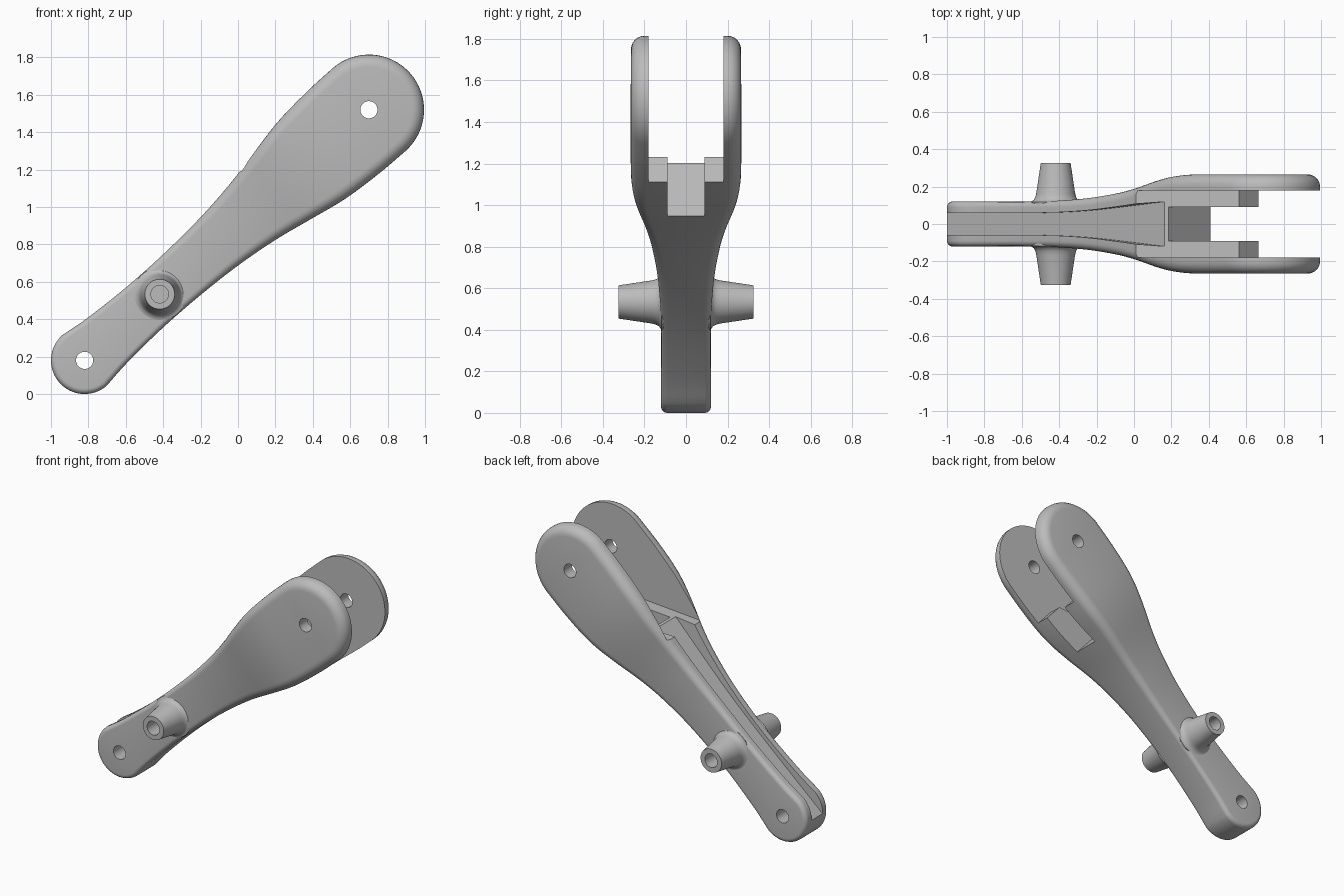
import bpy, bmesh, math
from mathutils import Matrix, Vector

if "Cube" in bpy.data.objects:
    bpy.data.objects.remove(bpy.data.objects["Cube"])

grey = bpy.data.materials.new("plain grey")
grey.use_nodes = True
grey.diffuse_color = (0.5, 0.5, 0.5, 1)
grey.node_tree.nodes["Principled BSDF"].inputs["Base Color"].default_value = (0.5, 0.5, 0.5, 1)

# Arm frame: X along the arm from the small pivot, Y thickness, Z across the arm
LENGTH, SMALL, BIG = 2.026, 0.18, 0.295
FRAME = Matrix.Translation((-0.82, 0, 0.18)) @ Matrix.Rotation(-math.atan2(1.34, 1.52), 4, 'Y')

WIDTH = [(0, SMALL), (0.15, 0.161), (0.43, 0.146), (0.7, 0.148), (0.96, 0.163), (1.2, 0.193),
         (1.42, 0.236), (1.62, 0.274), (1.85, 0.292), (LENGTH, BIG)]
THICK = [(0, 0.12), (0.5, 0.12), (0.83, 0.135), (1.09, 0.165), (1.23, 0.19),
         (1.43, 0.235), (1.56, 0.255), (1.72, 0.265), (LENGTH, 0.265)]
FILLET = [(0, 0.03), (0.5, 0.03), (1.5, 0.06), (LENGTH, 0.065)]
GROOVE = [(-0.3, 0.06), (0.56, 0.06), (0.85, 0.07), (1.1, 0.09), (1.4, 0.118), (1.5, 0.125)]


def curve(table, u):
    """Smooth interpolation through a table of (position, value)."""
    u = min(max(u, table[0][0]), table[-1][0])
    i = next(k for k in range(len(table) - 1) if u <= table[k + 1][0])

    def slope(k):
        a, b = table[max(k - 1, 0)], table[min(k + 1, len(table) - 1)]
        return (b[1] - a[1]) / (b[0] - a[0])
    (x0, y0), (x1, y1) = table[i], table[i + 1]
    d = x1 - x0
    t = (u - x0) / d
    return (y0 * (1 + 2 * t) * (1 - t) ** 2 + slope(i) * d * t * (1 - t) ** 2
            + y1 * t * t * (3 - 2 * t) + slope(i + 1) * d * t * t * (t - 1))


def finish(name, bm):
    bmesh.ops.remove_doubles(bm, verts=bm.verts, dist=1e-5)
    bmesh.ops.recalc_face_normals(bm, faces=bm.faces)
    bm.transform(FRAME)
    mesh = bpy.data.meshes.new(name)
    bm.to_mesh(mesh)
    bm.free()
    mesh.materials.append(grey)
    obj = bpy.data.objects.new(name, mesh)
    bpy.context.collection.objects.link(obj)
    return obj


def prism(name, points, shift):
    """Extrude a closed polygon of 3D points along shift."""
    bm = bmesh.new()
    face = bm.faces.new([bm.verts.new(p) for p in points])
    top = bmesh.ops.extrude_face_region(bm, geom=[face])["geom"]
    bmesh.ops.translate(bm, vec=shift, verts=[g for g in top if isinstance(g, bmesh.types.BMVert)])
    return finish(name, bm)


def smooth(obj, angle):
    bpy.ops.object.select_all(action='DESELECT')
    obj.select_set(True)
    bpy.context.view_layer.objects.active = obj
    bpy.ops.object.shade_smooth_by_angle(angle=math.radians(angle))


# Arm body: half outline from small tip to big tip, mirrored, with rounded edges
CAP, MID, ROUND = 16, 48, 6
half = [(-SMALL * math.cos(a), SMALL * math.sin(a))
        for a in (math.pi / 2 * i / CAP for i in range(CAP))]
half += [(u, curve(WIDTH, u)) for u in (LENGTH * i / MID for i in range(MID + 1))]
half += [(LENGTH + BIG * math.sin(a), BIG * math.cos(a))
         for a in (math.pi / 2 * i / CAP for i in range(1, CAP + 1))]
last = len(half) - 1
half[last] = (LENGTH + BIG, 0)


def normal(i):
    if i in (0, last):
        return Vector((-1 if i == 0 else 1, 0))
    a, b = Vector(half[i - 1]), Vector(half[i + 1])
    t = (b - a).normalized()
    return Vector((-t.y, t.x))


bm = bmesh.new()
rows = []
angles = [math.pi / 2 * k / ROUND for k in range(ROUND, -1, -1)]
for side, steps in ((1, angles), (-1, angles[::-1])):
    for a in steps:
        upper, lower = [], []
        for i, (u, v) in enumerate(half):
            f = curve(FILLET, u)
            p = Vector((u, v)) - normal(i) * f * (1 - math.cos(a))
            y = side * (curve(THICK, u) - f * (1 - math.sin(a)))
            upper.append(bm.verts.new((p.x, y, p.y)))
            lower.append(bm.verts.new((p.x, y, -p.y)))
        rows.append((upper, lower))
for i in range(last):
    for (u0, l0), (u1, l1) in zip(rows, rows[1:]):
        bm.faces.new((u0[i], u0[i + 1], u1[i + 1], u1[i]))
        bm.faces.new((l0[i], l1[i], l1[i + 1], l0[i + 1]))
    for up, low in (rows[0], rows[-1]):
        bm.faces.new((up[i], up[i + 1], low[i + 1], low[i]))
arm = finish("lever_arm", bm)

# Cutters: fork gap, centre notch, tapered top groove, pivot holes
gap = [(0.9, 0.507), (1.283, 0.2155), (1.73, -0.125), (1.73, -0.6), (2.6, -0.6), (2.6, 0.507)]
notch = [(1.43, -0.5), (2.5, -0.5), (2.5, 0.45), (1.43, 0.45)]
cutters = [prism("fork_gap_cutter", [(u, -0.18, v) for u, v in gap], (0, 0.36, 0)),
           prism("notch_cutter", [(u, -0.09, v) for u, v in notch], (0, 0.18, 0))]
steps = [-0.3 + 1.8 * i / 30 for i in range(31)]
edge = [(u, curve(GROOVE, u), 0.117) for u in steps]
cutters.append(prism("groove_cutter", edge + [(u, -w, v) for u, w, v in reversed(edge)], (0, 0, 0.5)))
for u in (0, LENGTH):
    circle = [(u + 0.046 * math.cos(a), -0.5, 0.046 * math.sin(a))
              for a in (math.tau * i / 32 for i in range(32))]
    cutters.append(prism("pivot_hole_cutter", circle, (0, 1, 0)))

bpy.context.view_layer.objects.active = arm
for cutter in cutters:
    cutter.hide_render = True
    mod = arm.modifiers.new("cut", 'BOOLEAN')
    mod.operation, mod.solver, mod.object = 'DIFFERENCE', 'EXACT', cutter
    bpy.ops.object.modifier_apply(modifier=mod.name)
    bpy.data.objects.remove(cutter)
smooth(arm, 25)

# Side pegs: tapered, flared at the base, with a blind hole
PEG = [(0, 0.2), (0.047, 0.2), (0.047, 0.325), (0.08, 0.325), (0.104, 0.165), (0.109, 0.145),
       (0.117, 0.13), (0.13, 0.121), (0.142, 0.117), (0.142, 0.1), (0, 0.1)]
for name, side in (("front_peg", -1), ("back_peg", 1)):
    bm = bmesh.new()
    ring = [bm.verts.new((0.535 + r, side * y, 0)) for r, y in PEG]
    edges = [bm.edges.new(pair) for pair in zip(ring, ring[1:])]
    bmesh.ops.spin(bm, geom=ring + edges, cent=(0.535, 0, 0), axis=(0, 1, 0),
                   angle=math.tau, steps=40, use_merge=True)
    smooth(finish(name, bm), 35)
